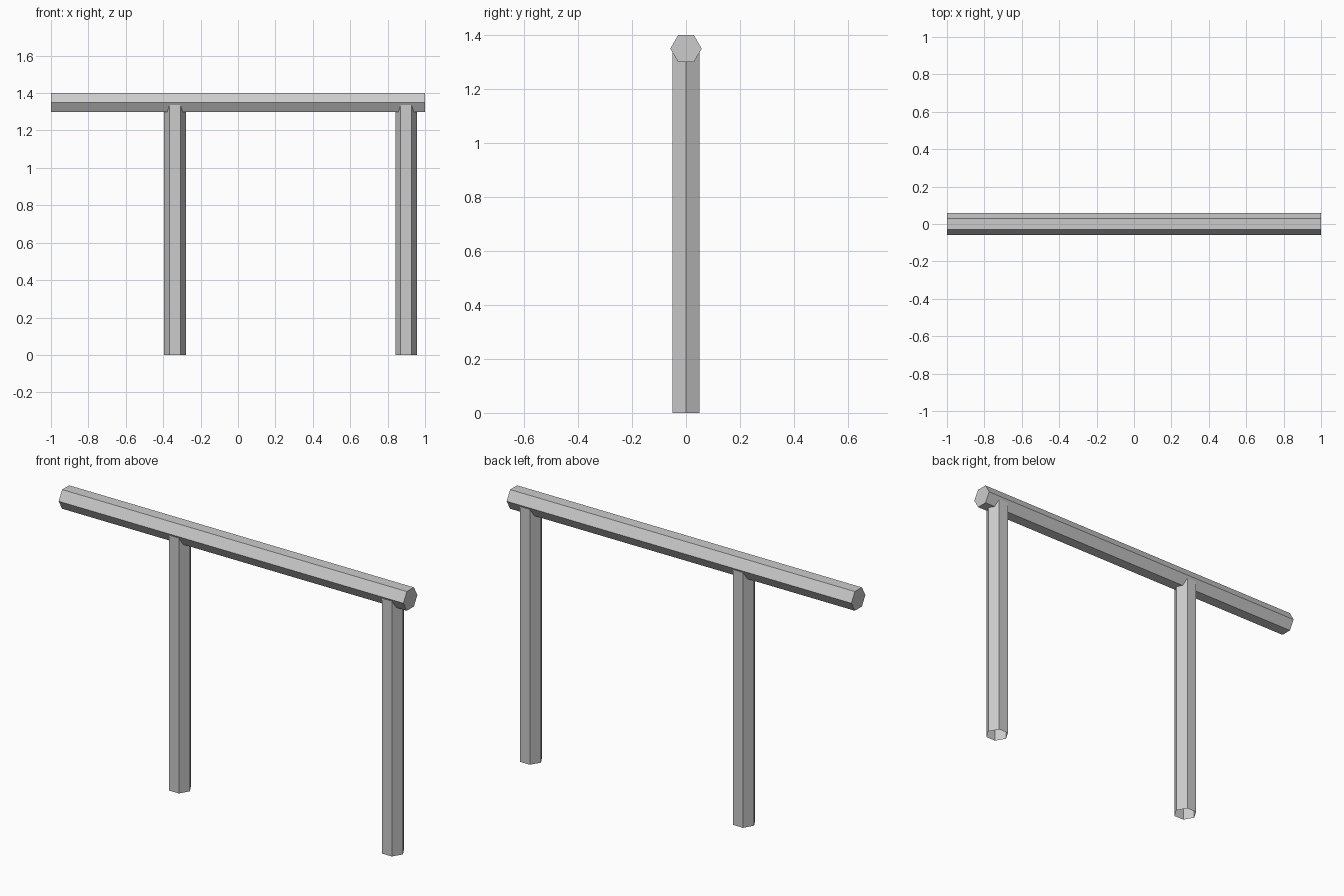
import bpy
import math

# Remove the default object only
cube = bpy.data.objects.get("Cube")
if cube:
    bpy.data.objects.remove(cube, do_unlink=True)

RADIUS = 0.058
BEAM_Z = 1.35

# Single plain metal colour
grey = bpy.data.materials.new("light_grey")
grey.use_nodes = True
colour = (0.6, 0.6, 0.6, 1)
grey.diffuse_color = colour
grey.node_tree.nodes["Principled BSDF"].inputs["Base Color"].default_value = colour


def hex_bar(name, length, location, rotation, ends):
    """Six-sided bar along its own z axis, with closed or open ends."""
    bpy.ops.mesh.primitive_cylinder_add(
        vertices=6, radius=RADIUS, depth=length, end_fill_type=ends,
        location=location, rotation=rotation)
    bar = bpy.context.object
    bar.name = name
    bar.data.name = name
    bar.data.materials.append(grey)
    return bar


# Horizontal rail: capped, flat side up
hex_bar("top_rail", 2, (0, 0, BEAM_Z), (0, math.pi / 2, 0), 'NGON')

# Upright posts: open tubes with an edge toward each side
for name, x in (("right_post", -0.337), ("left_post", 0.899)):
    hex_bar(name, BEAM_Z, (x, 0, BEAM_Z / 2), (0, 0, math.pi / 2), 'NOTHING')
